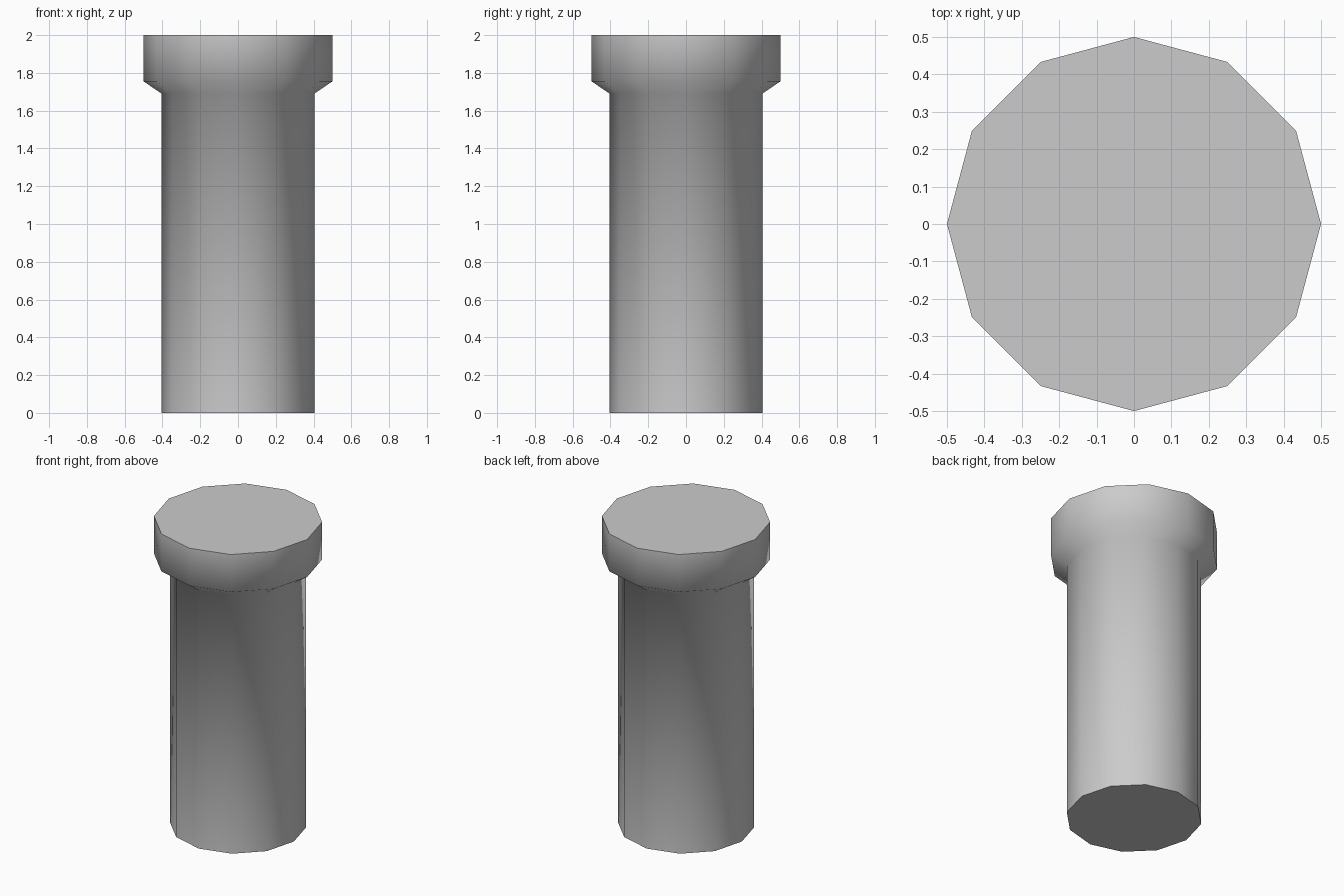
import bpy, bmesh
from math import cos, sin, tau, radians

if "Cube" in bpy.data.objects:
    bpy.data.objects.remove(bpy.data.objects["Cube"])

SIDES = 12
# Radius and height: shaft, flared shoulder, head
PROFILE = [(0.404, 0), (0.404, 1.69), (0.5, 1.755), (0.5, 2)]


def lathe(name, profile, sides):
    bm = bmesh.new()
    rings = [[bm.verts.new((r * cos(tau * i / sides), r * sin(tau * i / sides), z))
              for i in range(sides)] for r, z in profile]
    for low, high in zip(rings, rings[1:]):
        for i in range(sides):
            j = (i + 1) % sides
            bm.faces.new((low[i], low[j], high[j], high[i]))
    # End caps
    bm.faces.new(rings[0][::-1])
    bm.faces.new(rings[-1])
    mesh = bpy.data.meshes.new(name)
    bm.to_mesh(mesh)
    bm.free()
    obj = bpy.data.objects.new(name, mesh)
    bpy.context.collection.objects.link(obj)
    return obj


# Headed peg: smooth sides, sharp cap rims
peg = lathe("headed_peg", PROFILE, SIDES)
bpy.context.view_layer.objects.active = peg
peg.select_set(True)
bpy.ops.object.shade_smooth_by_angle(angle=radians(70))
